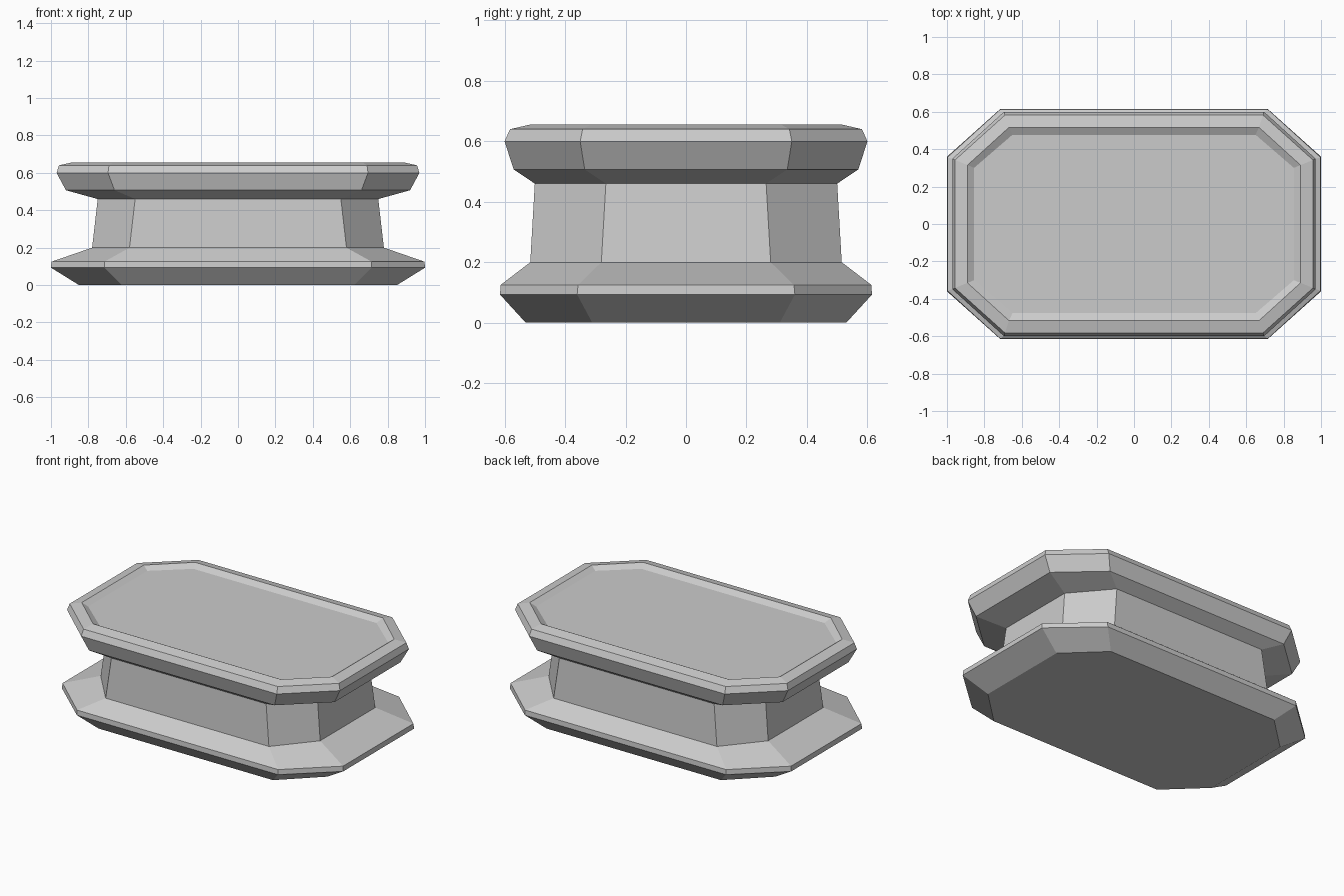
import bpy
import bmesh

if "Cube" in bpy.data.objects:
    bpy.data.objects.remove(bpy.data.objects["Cube"])

# Profile rings: height, half width, half depth, corner start x, corner start y
RINGS = [
    (0.00, 0.85, 0.53, 0.62, 0.31),    # underside
    (0.093, 1.00, 0.615, 0.715, 0.36), # foot lip
    (0.125, 0.997, 0.613, 0.715, 0.357),
    (0.20, 0.78, 0.515, 0.58, 0.28),   # waist
    (0.46, 0.75, 0.50, 0.55, 0.265),
    (0.507, 0.92, 0.57, 0.66, 0.335),  # top slab
    (0.60, 0.97, 0.60, 0.695, 0.35),
    (0.64, 0.957, 0.582, 0.69, 0.342),
    (0.655, 0.89, 0.517, 0.668, 0.315),
    (0.633, 0.855, 0.477, 0.65, 0.30), # shallow recess in the top
]


def octagon(bm, z, x, y, cx, cy):
    pts = [(x, -cy), (x, cy), (cx, y), (-cx, y),
           (-x, cy), (-x, -cy), (-cx, -y), (cx, -y)]
    return [bm.verts.new((px, py, z)) for px, py in pts]


# Stack the rings and bridge neighbours into one closed body
bm = bmesh.new()
loops = [octagon(bm, *ring) for ring in RINGS]
for low, high in zip(loops, loops[1:]):
    for i in range(8):
        j = (i + 1) % 8
        bm.faces.new((low[i], low[j], high[j], high[i]))
bm.faces.new(loops[0][::-1])
bm.faces.new(loops[-1])
bmesh.ops.recalc_face_normals(bm, faces=bm.faces)

mesh = bpy.data.meshes.new("pedestal")
bm.to_mesh(mesh)
bm.free()
bpy.context.collection.objects.link(bpy.data.objects.new("pedestal", mesh))
